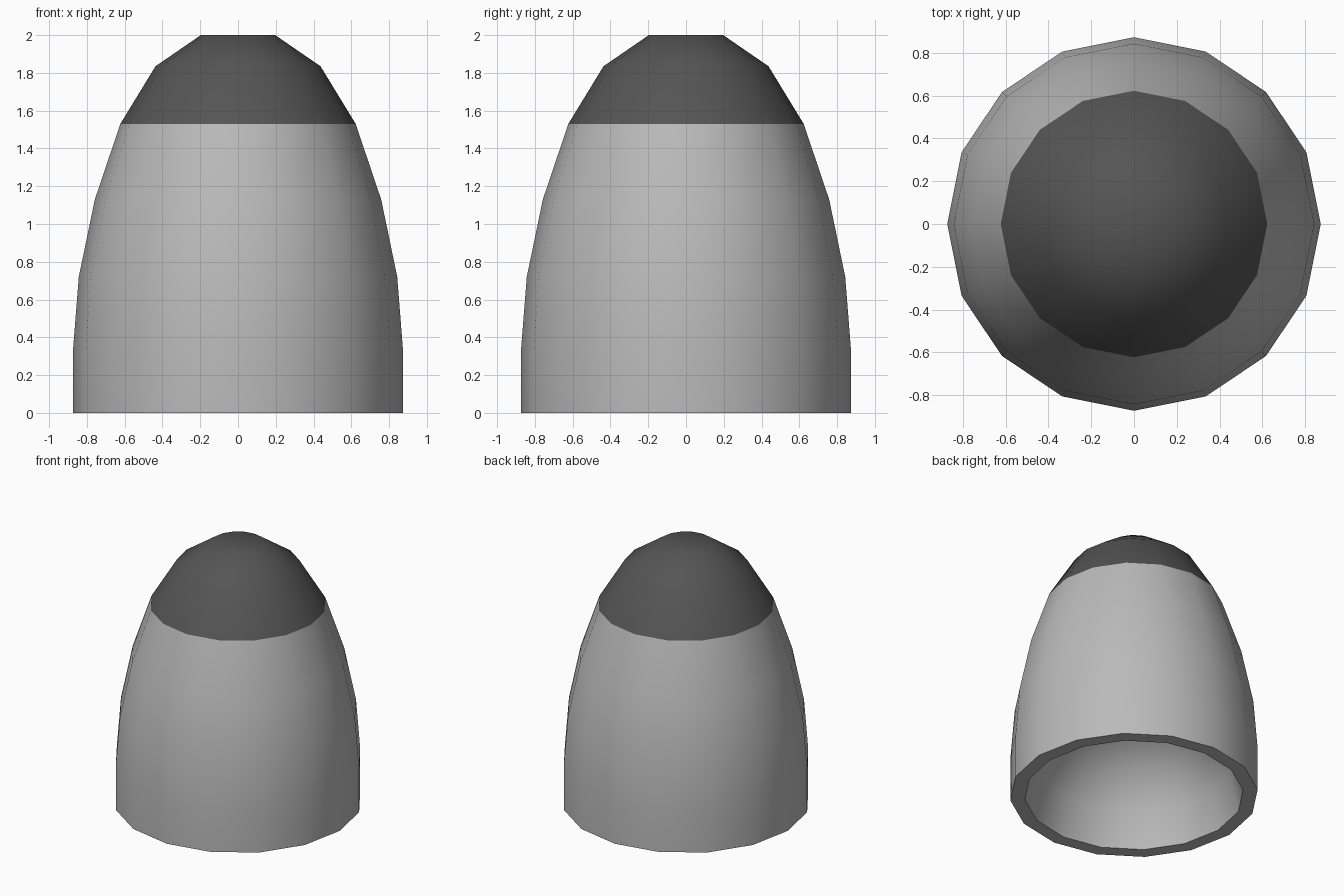
import bpy, bmesh, math

if "Cube" in bpy.data.objects:
    bpy.data.objects.remove(bpy.data.objects["Cube"])

SIDES = 16


def lathe(name, profile, color):
    """Revolve a (radius, height) profile around z into one smooth-shaded part."""
    bm = bmesh.new()
    verts = [bm.verts.new((r, 0, z)) for r, z in profile]
    edges = [bm.edges.new(pair) for pair in zip(verts, verts[1:])]
    bmesh.ops.spin(bm, geom=verts + edges, axis=(0, 0, 1), cent=(0, 0, 0),
                   angle=math.tau, steps=SIDES, use_duplicate=False)
    bmesh.ops.remove_doubles(bm, verts=bm.verts[:], dist=0.001)
    # Make the outside face out
    bm.normal_update()
    outer = max(bm.faces, key=lambda f: f.calc_center_median().xy.length)
    if outer.normal.xy.dot(outer.calc_center_median().xy) < 0:
        bmesh.ops.reverse_faces(bm, faces=bm.faces[:])
    mesh = bpy.data.meshes.new(name)
    bm.to_mesh(mesh)
    bm.free()
    obj = bpy.data.objects.new(name, mesh)
    bpy.context.collection.objects.link(obj)
    mat = bpy.data.materials.new(name + "_material")
    mat.diffuse_color = color
    mat.use_nodes = True
    mat.node_tree.nodes["Principled BSDF"].inputs["Base Color"].default_value = mat.diffuse_color
    mesh.materials.append(mat)
    bpy.ops.object.select_all(action='DESELECT')
    obj.select_set(True)
    bpy.context.view_layer.objects.active = obj
    bpy.ops.object.shade_smooth_by_angle(angle=math.radians(40))
    return obj


# Body: domed cavity, flat bottom rim, outer wall
cavity = [(0, 0.74), (0.3, 0.68), (0.54, 0.53), (0.71, 0.28), (0.77, 0)]
wall = [(0.873, 0), (0.873, 0.34), (0.843, 0.72), (0.758, 1.13), (0.623, 1.53)]
lathe("body", cavity + wall, (0.49, 0.49, 0.49, 1))

# Dark domed cap with a flattened top
cap = [(0.623, 1.53), (0.437, 1.835), (0.197, 2.0), (0, 2.0)]
lathe("cap", cap, (0.09, 0.09, 0.09, 1))
